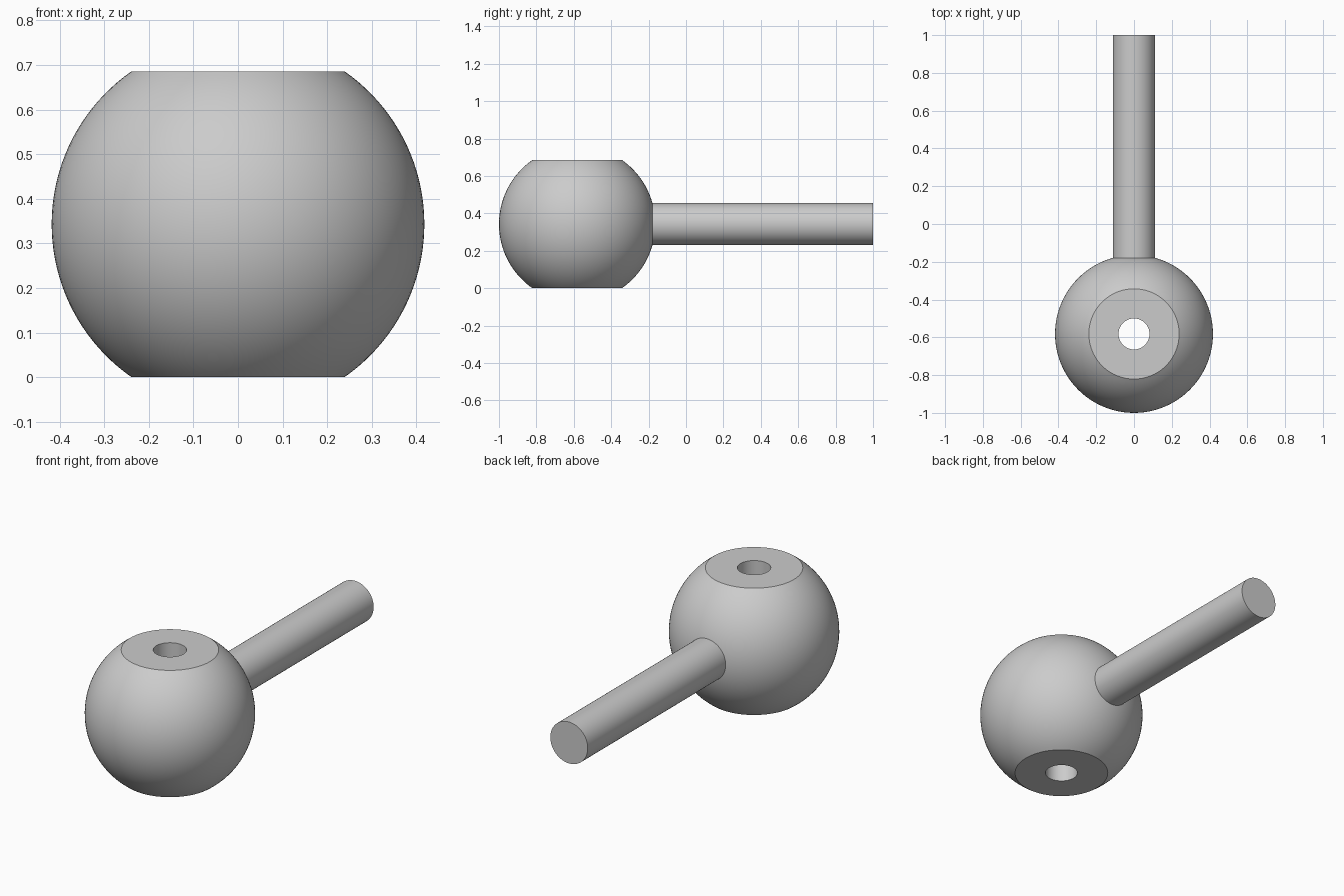
import bpy
import bmesh
from math import asin, cos, sin, sqrt, radians, tau
from mathutils import Vector

RADIUS = 0.418        # ball
HALF = 0.343          # half height between the flats
HOLE = 0.082          # through hole
ROD = 0.112           # handle rod
CENTRE = Vector((0, RADIUS - 1, HALF))

cube = bpy.data.objects.get("Cube")
if cube:
    bpy.data.objects.remove(cube, do_unlink=True)

grey = bpy.data.materials.new("plain grey")
grey.use_nodes = True
colour = (0.6, 0.6, 0.6, 1)
grey.diffuse_color = colour
grey.node_tree.nodes["Principled BSDF"].inputs["Base Color"].default_value = colour


def lathe(name, profile, closed, steps):
    """Turn a (radius, height) profile around z into a smooth object."""
    bm = bmesh.new()
    verts = [bm.verts.new((r, 0, z)) for r, z in profile]
    pairs = list(zip(verts, verts[1:]))
    if closed:
        pairs.append((verts[-1], verts[0]))
    edges = [bm.edges.new(p) for p in pairs]
    bmesh.ops.spin(bm, geom=verts + edges, cent=(0, 0, 0), axis=(0, 0, 1),
                   angle=tau, steps=steps, use_duplicate=False)
    bmesh.ops.remove_doubles(bm, verts=bm.verts, dist=0.0001)
    bmesh.ops.recalc_face_normals(bm, faces=bm.faces)
    mesh = bpy.data.meshes.new(name)
    bm.to_mesh(mesh)
    bm.free()
    mesh.materials.append(grey)
    obj = bpy.data.objects.new(name, mesh)
    bpy.context.collection.objects.link(obj)
    bpy.ops.object.select_all(action="DESELECT")
    obj.select_set(True)
    bpy.context.view_layer.objects.active = obj
    bpy.ops.object.shade_smooth_by_angle(angle=radians(30))
    return obj


# Ball with flat top and bottom and a vertical through hole
limit = asin(HALF / RADIUS)
count = 40
angles = [limit * (2 * i / count - 1) for i in range(count + 1)]
arc = [(RADIUS * cos(a), RADIUS * sin(a)) for a in angles]
ball = lathe("ball", [(HOLE, -HALF)] + arc + [(HOLE, HALF)], True, 96)
ball.location = CENTRE

# Rod running back from the ball, seated just under its surface
start = sqrt(RADIUS ** 2 - ROD ** 2) - 0.01
end = 1 - CENTRE.y
rod = lathe("handle_rod", [(0, start), (ROD, start), (ROD, end), (0, end)], False, 64)
rod.location = CENTRE
rod.rotation_euler.x = radians(-90)
